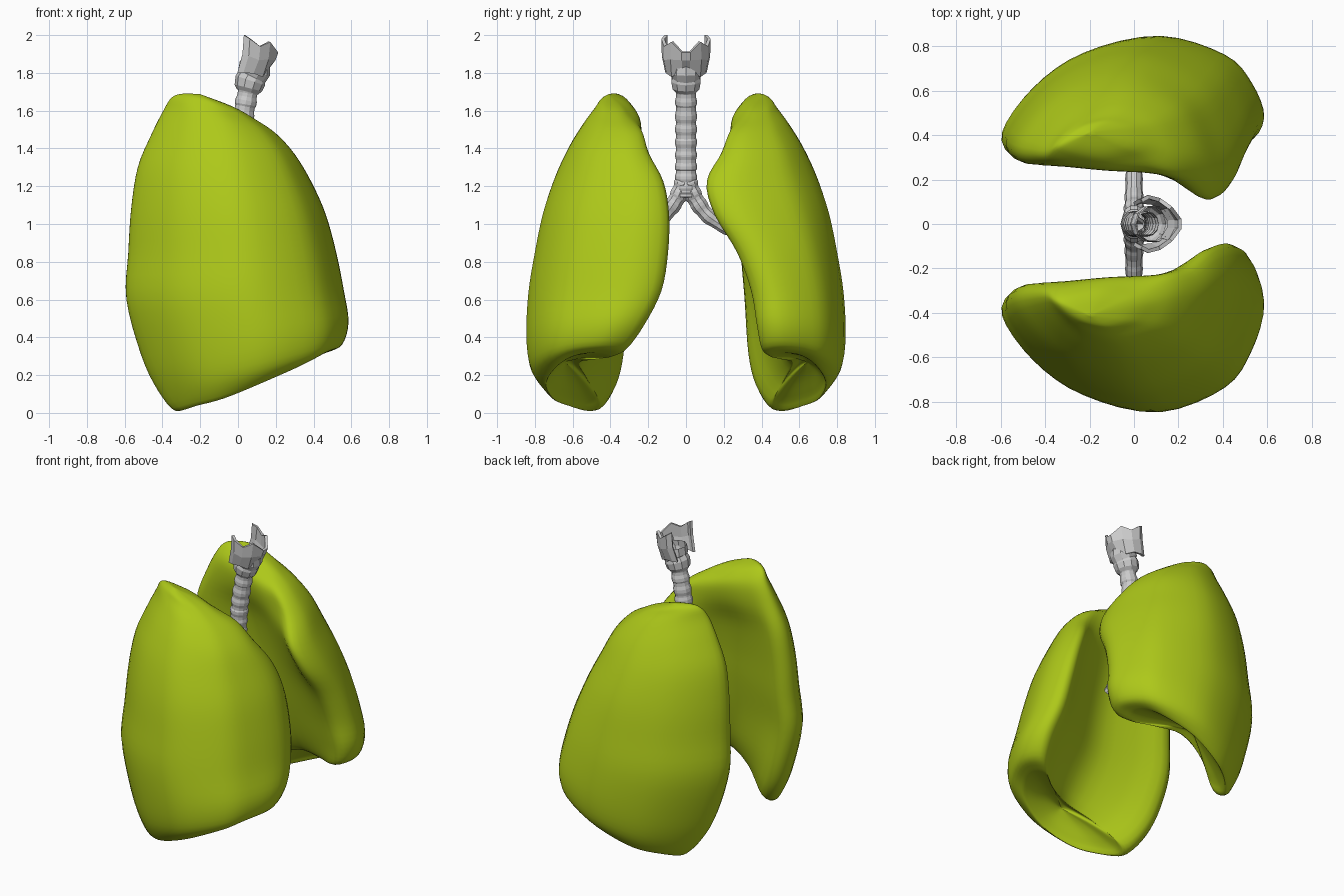
import bpy, math
from mathutils import Vector

if "Cube" in bpy.data.objects:
    bpy.data.objects.remove(bpy.data.objects["Cube"])

green = bpy.data.materials.new("lung_green")
green.diffuse_color = (0.42, 0.58, 0.01, 1)
green.use_nodes = True
green.node_tree.nodes["Principled BSDF"].inputs["Base Color"].default_value = green.diffuse_color


def make(name, verts, faces, mat=None):
    me = bpy.data.meshes.new(name)
    me.from_pydata(verts, [], faces)
    ob = bpy.data.objects.new(name, me)
    bpy.context.collection.objects.link(ob)
    if mat:
        me.materials.append(mat)
    bpy.context.view_layer.objects.active = ob
    bpy.ops.object.select_all(action='DESELECT')
    ob.select_set(True)
    bpy.ops.object.mode_set(mode='EDIT')
    bpy.ops.mesh.select_all(action='SELECT')
    bpy.ops.mesh.remove_doubles(threshold=0.0005)
    bpy.ops.mesh.normals_make_consistent(inside=False)
    bpy.ops.object.mode_set(mode='OBJECT')
    return ob


def grid_faces(rows, cols, wrap=True):
    return [(r * cols + c, r * cols + (c + 1) % cols,
             (r + 1) * cols + (c + 1) % cols, (r + 1) * cols + c)
            for r in range(rows - 1) for c in range(cols if wrap else cols - 1)]


def spline(pts, n, closed):
    """Catmull-Rom curve through the points."""
    m, out = len(pts), []
    get = (lambda i: pts[i % m]) if closed else (lambda i: pts[max(0, min(m - 1, i))])
    for i in range(m if closed else m - 1):
        a, b, c, d = (get(i + k) for k in (-1, 0, 1, 2))
        for s in range(n):
            t = s / n
            out.append(0.5 * (2 * b + (c - a) * t + (2 * a - 5 * b + 4 * c - d) * t * t
                              + (3 * b - a - 3 * c + d) * t ** 3))
    if not closed:
        out.append(pts[-1])
    return out


# Lung sections: z back, z front, x back, x front, y outer, y back, y middle
SECTIONS = [
    (.01, .325, -.33, .47, .75, .44, .56),
    (.12, .36, -.425, .55, .82, .37, .52),
    (.30, .48, -.51, .585, .845, .33, .47),
    (.60, .65, -.59, .56, .835, .31, .42),
    (.85, .85, -.58, .52, .80, .29, .38),
    (1.08, 1.05, -.565, .465, .755, .28, .35),
    (1.30, 1.22, -.53, .39, .69, .27, .31),
    (1.47, 1.37, -.46, .30, .615, .27, .25),
    (1.60, 1.48, -.395, .20, .54, .28, .24),
    (1.67, 1.555, -.35, .09, .485, .32, .28),
]
# Front inner edge of each section; the left lung has the heart notch
FRONT_FULL = (.38, .31, .22, .13, .095, .09, .12, .20, .24, .31)
FRONT_NOTCH = (.44, .40, .375, .345, .27, .15, .11, .19, .24, .31)
# The inner wall lifts into the hollow base, the outer rim sags
LIFT = (1, .7, .3, 0, 0, 0, 0, 0, 0, 0)


def lung(name, side, front):
    rings = []
    for (zb, zf, xb, xf, yo, yb, ym), yf, k in zip(SECTIONS, front, LIFT):
        h, g = yo - yb, yo - yf
        plan = [(.06, yb, .02), (0, yb + .2 * h, 0), (.12, yb + .58 * h, -.01),
                (.31, yb + .87 * h, -.03), (.58, yo, -.03), (.84, yf + .82 * g, -.02),
                (.95, yf + .55 * g, 0), (1, yf + .22 * g, 0), (.93, yf, 0),
                (.75, .55 * ym + .45 * yf, .04), (.5, ym, .10), (.25, .6 * ym + .4 * yb, .09)]
        rings.append(spline([Vector((xb + u * (xf - xb), side * y, zb + u * (zf - zb) + k * dz))
                             for u, y, dz in plan], 4, True))
    # hollow underside and rounded apex
    base = Vector((.06, side * .64, .27))
    apex = Vector((-.2, side * .41, 1.675))

    def toward(ring, p, f, dz):
        return [v.lerp(p, f) + Vector((0, 0, dz)) for v in ring]
    rings = ([[base] * 48, toward(rings[0], base, .6, .01), toward(rings[0], base, .2, 0)] + rings
             + [toward(rings[-1], apex, .4, .018), [apex + Vector((0, 0, .012))] * 48])
    cols = [spline([r[c] for r in rings], 4, False) for c in range(48)]
    n = len(cols[0])
    ob = make(name, [cols[c][r] for r in range(n) for c in range(48)], grid_faces(n, 48), green)
    bpy.ops.object.shade_smooth_by_angle(angle=math.radians(60))
    return ob


lung("right_lung", -1, FRONT_FULL)
lung("left_lung", 1, FRONT_NOTCH)


def tube(name, stations, sides=12):
    """Faceted tube through (x, y, z, radius) stations."""
    pts = [Vector(s[:3]) for s in stations]
    verts = []
    for i, s in enumerate(stations):
        d = (pts[min(i + 1, len(pts) - 1)] - pts[max(i - 1, 0)]).normalized()
        u = Vector((1, 0, 0))
        u = (u - d * u.dot(d)).normalized()
        v = d.cross(u)
        for k in range(sides):
            a = 2 * math.pi * k / sides
            verts.append(pts[i] + s[3] * (u * math.cos(a) + v * math.sin(a)))
    return make(name, verts, grid_faces(len(stations), sides))


def ribbed(path, count, r0, r1):
    """Stations along a path with raised cartilage rings."""
    curve = spline([Vector(p) for p in path], 24, False)
    out = []
    for i in range(count * 4 + 1):
        t = i / (count * 4)
        r = r0 + (r1 - r0) * t
        p = curve[round(t * (len(curve) - 1))]
        out.append((*p, r * (1 if i % 4 in (1, 2) else .91)))
    return out


# Windpipe and its two branches
tube("windpipe", ribbed([(0, 0, 1.14), (0, 0, 1.3), (.02, 0, 1.52), (.06, 0, 1.74)], 10, .06, .057))
for side, name in ((-1, "right_bronchus"), (1, "left_bronchus")):
    tube(name, ribbed([(0, side * .01, 1.22), (0, side * .045, 1.14), (0, side * .12, 1.04),
                       (0, side * .25, .96)], 5, .056, .037), 10)

# Voice box: lower ring, then the shield with upper horns
tube("voice_box_ring", [(.05, 0, 1.70, .058), (.055, 0, 1.72, .075), (.065, 0, 1.76, .082),
                        (.075, 0, 1.78, .076), (.085, 0, 1.80, .085), (.09, 0, 1.86, .08)], 10)

# Shield profile: x top, y, z top, x bottom, y bottom, z bottom
half = [(.035, .105, 2.0, .0, .09, 1.80), (.065, .122, 1.98, .03, .1, 1.80),
        (.115, .108, 1.94, .08, .095, 1.80), (.165, .072, 1.965, .125, .07, 1.78),
        (.205, .02, 1.91, .155, .018, 1.83)]
full = half + [(a, -b, c, d, -e, f) for a, b, c, d, e, f in reversed(half)]
top = [Vector(p[:3]) for p in full]
low = [Vector(p[3:]) for p in full]
mid = [a.lerp(b, .5) + Vector((.01, a.y * .08, 0)) for a, b in zip(low, top)]
shield = make("voice_box_shield", low + mid + top, grid_faces(3, len(full), False))
sol = shield.modifiers.new("thickness", 'SOLIDIFY')
sol.thickness = .018
sol.offset = 0
